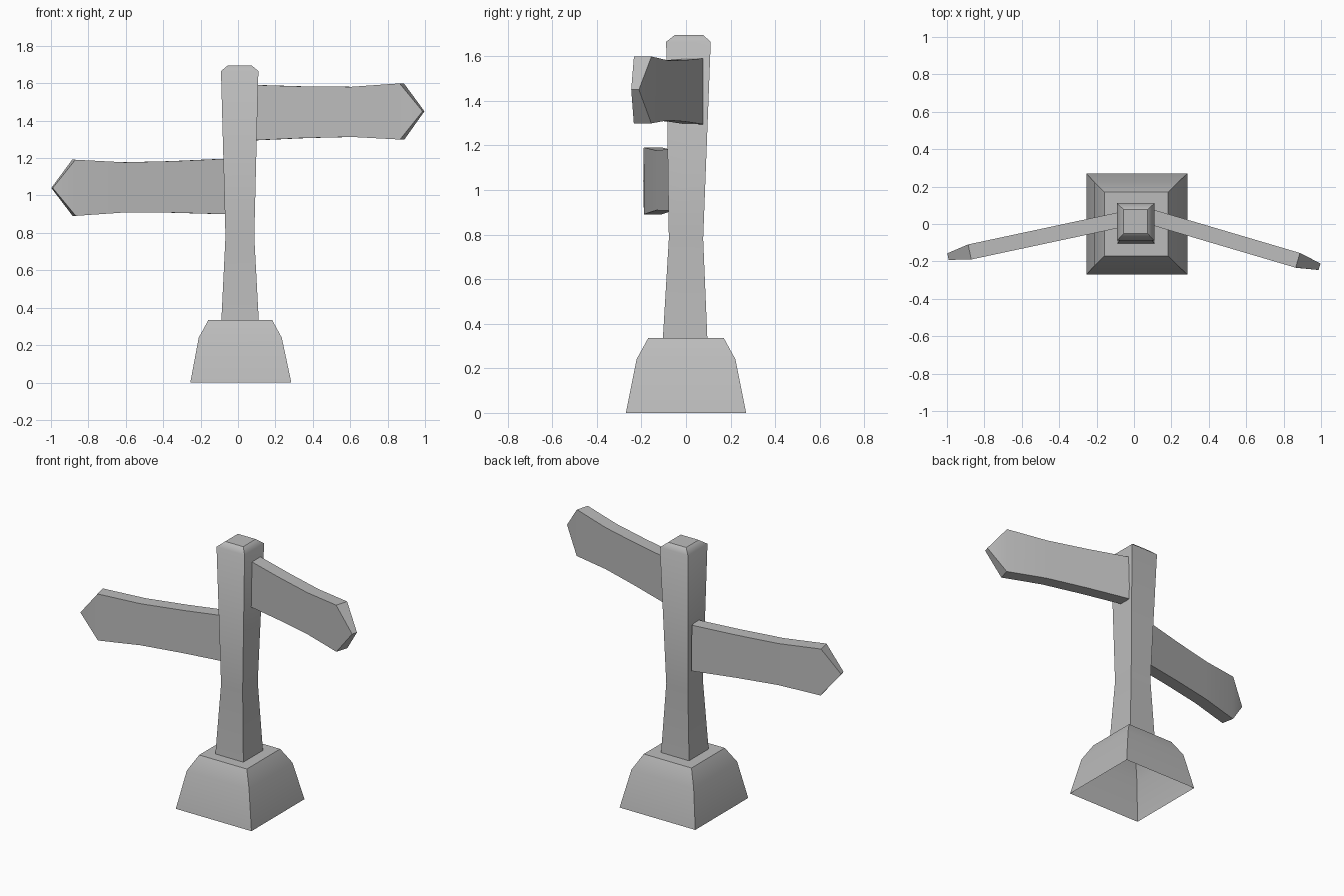
import bpy
import bmesh
import math
from mathutils import Matrix, Vector

cube = bpy.data.objects.get("Cube")
if cube:
    bpy.data.objects.remove(cube, do_unlink=True)

grey = bpy.data.materials.new("plain grey")
grey.use_nodes = True
colour = (0.5, 0.5, 0.5, 1)
grey.diffuse_color = colour
grey.node_tree.nodes["Principled BSDF"].inputs["Base Color"].default_value = colour


def loft(name, rings, cap_start=True, cap_end=True):
    """Skin a list of four-cornered rings, smooth along the length and sharp at corners."""
    bm = bmesh.new()
    loops = [[bm.verts.new(p) for p in ring] for ring in rings]
    for a, b in zip(loops, loops[1:]):
        for i in range(4):
            j = (i + 1) % 4
            bm.faces.new((a[i], a[j], b[j], b[i]))
    if cap_start:
        bm.faces.new(loops[0][::-1])
    if cap_end:
        bm.faces.new(loops[-1])
    bmesh.ops.remove_doubles(bm, verts=bm.verts, dist=0.0001)
    bmesh.ops.recalc_face_normals(bm, faces=bm.faces)
    mesh = bpy.data.meshes.new(name)
    bm.to_mesh(mesh)
    bm.free()
    mesh.materials.append(grey)
    mesh.shade_smooth()
    mesh.set_sharp_from_angle(angle=math.radians(30))
    obj = bpy.data.objects.new(name, mesh)
    bpy.context.collection.objects.link(obj)
    return obj


def square(cx, cy, z, half):
    return [(cx + sx * half, cy + sy * half, z)
            for sx, sy in ((-1, -1), (1, -1), (1, 1), (-1, 1))]


# Hollow foot, open underneath
loft("base", [square(0.015, 0, 0, 0.27),
              square(0.012, 0, 0.24, 0.222),
              square(0.012, 0, 0.335, 0.17)], cap_start=False)

# Waisted post with a softened top
CHAMFER_Z = 1.665
post = loft("post", [square(0.011, -0.004, 0.33, 0.1),
                     square(0.01, 0, 0.78, 0.077),
                     square(0.009, 0.011, CHAMFER_Z, 0.1),
                     square(0.009, 0.013, 1.695, 0.064)])
for edge in post.data.edges:
    if all(abs(post.data.vertices[i].co.z - CHAMFER_Z) < 0.001 for i in edge.vertices):
        edge.use_edge_sharp = False


# Arrow boards: (distance, half height, half thickness), ending in a pointed edge
STATIONS = [(-0.01, 0.148, 0.041), (0.27, 0.138, 0.041), (0.54, 0.134, 0.041),
            (0.81, 0.15, 0.041), (0.93, 0, 0.018)]


def arrow_board(name, start, tip):
    start, tip = Vector(start), Vector(tip)
    along = (tip - start).normalized()
    across = Vector((0, 0, 1)).cross(along).normalized()
    up = along.cross(across)
    frame = Matrix((along, across, up)).transposed()
    rings = [[start + frame @ Vector((d, sy * t, sz * h))
              for sy, sz in ((-1, -1), (1, -1), (1, 1), (-1, 1))]
             for d, h, t in STATIONS]
    loft(name, rings, cap_end=False)


arrow_board("upper_left_arrow_board", (0.1, 0.035, 1.443), (0.99, -0.228, 1.45))
arrow_board("lower_right_arrow_board", (-0.085, 0.02, 1.048), (-0.998, -0.175, 1.04))
